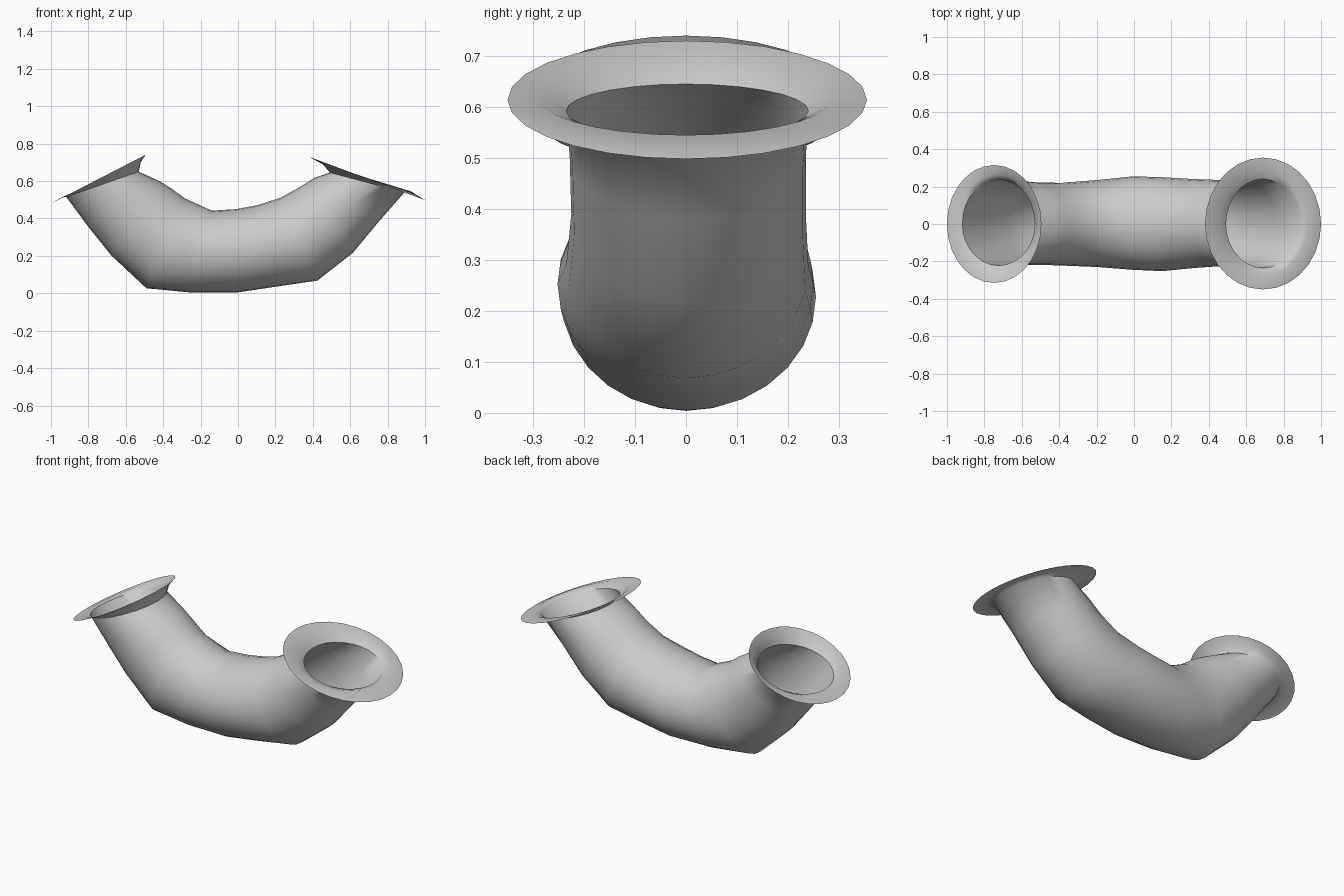
import bpy, bmesh, math

SEG = 28
# each ring: outer-bend x,z ; inner-bend x,z ; front half width, back half width
RINGS = [
    (-1.00, .480, -.495, .740, .315, .315),   # left flange rim
    (-.945, .512, -.520, .700, .265, .265),
    (-.918, .515, -.530, .650, .222, .238),   # left neck
    (-.800, .355, -.420, .600, .220, .230),
    (-.680, .205, -.355, .560, .218, .222),
    (-.490, .027, -.285, .508, .222, .220),
    (-.250, .004, -.140, .442, .230, .235),
    (.000, .005, -.010, .450, .245, .255),
    (.200, .035, .100, .470, .252, .250),
    (.425, .068, .225, .510, .235, .240),
    (.615, .217, .320, .562, .225, .235),
    (.750, .380, .410, .618, .228, .235),
    (.890, .540, .492, .645, .235, .240),     # right neck
    (.925, .545, .455, .688, .285, .285),
    (1.00, .498, .380, .730, .350, .355),     # right flange rim
]


def add_ring(bm, ring):
    bx, bz, tx, tz, front, back = ring
    verts = []
    for i in range(SEG):
        a = 2 * math.pi * i / SEG
        c, s = math.cos(a), math.sin(a)
        t = (1 - c) / 2
        y = s * (back if s > 0 else front)
        verts.append(bm.verts.new((bx + (tx - bx) * t, y, bz + (tz - bz) * t)))
    return verts


# bent pipe with a flared collar at both open ends
bm = bmesh.new()
loops = [add_ring(bm, r) for r in RINGS]
for a, b in zip(loops, loops[1:]):
    for i in range(SEG):
        j = (i + 1) % SEG
        bm.faces.new((a[i], a[j], b[j], b[i]))
bmesh.ops.recalc_face_normals(bm, faces=bm.faces)
mesh = bpy.data.meshes.new("bent_pipe")
bm.to_mesh(mesh)
bm.free()
pipe = bpy.data.objects.new("bent_pipe", mesh)
bpy.context.collection.objects.link(pipe)

# smooth surface, sharp where the collars meet the pipe
bpy.context.view_layer.objects.active = pipe
pipe.select_set(True)
bpy.ops.object.shade_smooth_by_angle(angle=math.radians(50))
